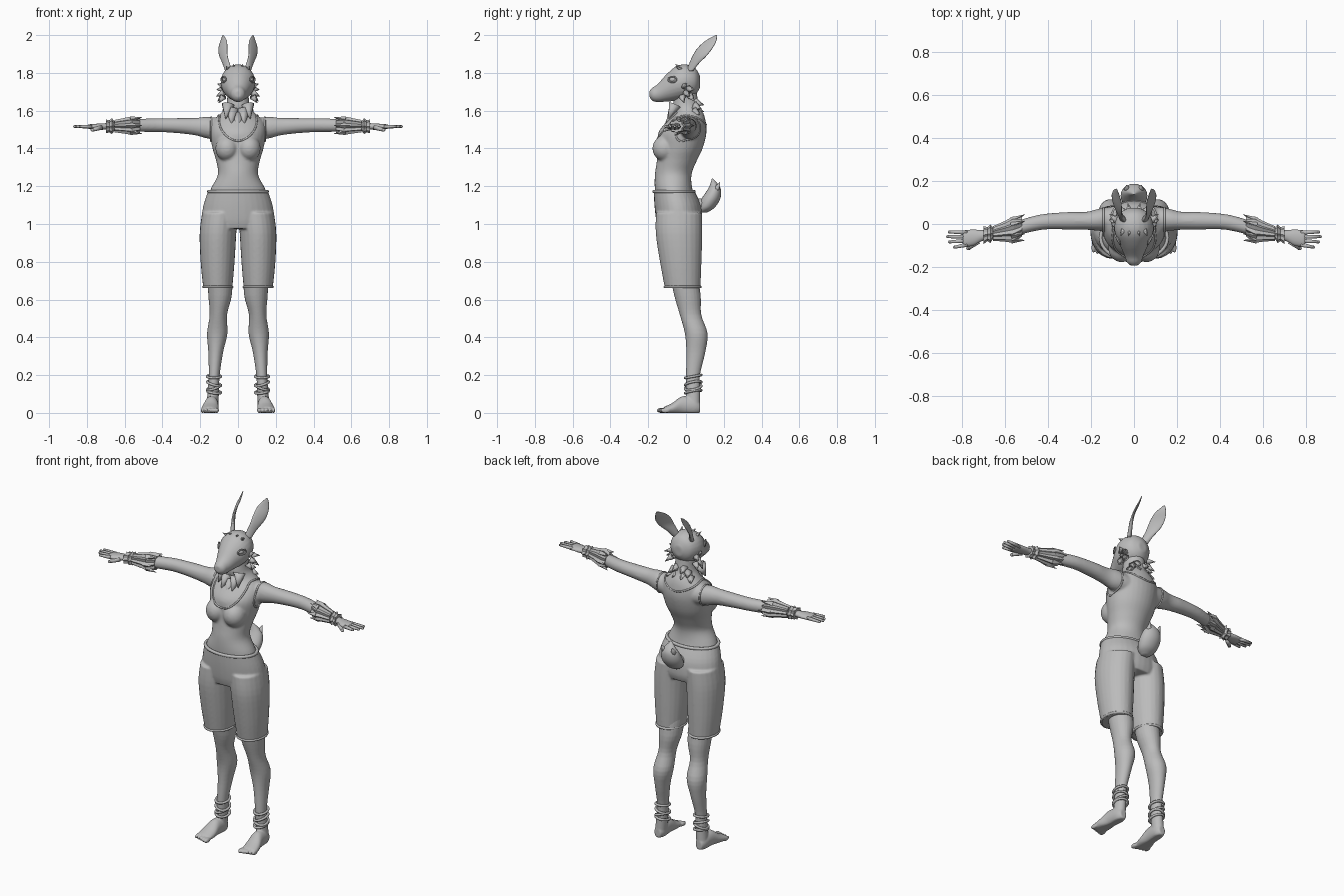
import bpy, bmesh
from math import sin, cos, pi
from mathutils import Vector, Matrix
from mathutils.bvhtree import BVHTree

cube = bpy.data.objects.get("Cube")
if cube:
    bpy.data.objects.remove(cube)

GREY = (0.5, 0.5, 0.5, 1)
mat = bpy.data.materials.new("plain grey")
mat.use_nodes = True
mat.diffuse_color = GREY
mat.node_tree.nodes["Principled BSDF"].inputs["Base Color"].default_value = GREY


def spline(rows, steps):
    """Catmull-Rom interpolation of section rows."""
    out = []
    for i in range(len(rows) - 1):
        quad = [rows[max(i - 1, 0)], rows[i], rows[i + 1], rows[min(i + 2, len(rows) - 1)]]
        for k in range(steps):
            t = k / steps
            out.append([b + 0.5 * t * (c - a + t * (2 * a - 5 * b + 4 * c - d + t * (3 * (b - c) + d - a)))
                        for a, b, c, d in zip(*quad)])
    return out + [rows[-1]]


def loft(bm, axis, rows, sides=24, steps=4, star=0.0, shear=0.0):
    """Rows are (position on axis, centre 1, centre 2, radius 1, radius 2)."""
    rings = []
    for p, c1, c2, r1, r2 in spline(rows, steps):
        ring = []
        for k in range(sides):
            a = 2 * pi * k / sides
            m = 1 - star * (k % 2)
            u = c1 + r1 * m * cos(a) + shear * r2 * sin(a)
            w = c2 + r2 * m * sin(a)
            ring.append(bm.verts.new({"x": (p, u, w), "y": (u, p, w), "z": (u, w, p)}[axis]))
        rings.append(ring)
    for lo, hi in zip(rings, rings[1:]):
        for k in range(sides):
            n = (k + 1) % sides
            bm.faces.new((lo[k], lo[n], hi[n], hi[k]))
    bm.faces.new(rings[0])
    bm.faces.new(rings[-1])


def ball(bm, centre, radii):
    bmesh.ops.create_icosphere(bm, subdivisions=3, radius=1,
                               matrix=Matrix.Translation(centre) @ Matrix.Diagonal((*radii, 1)))


def limb(bm, base, tip, r1, r2, sides=10):
    """Straight tapered piece from base to tip."""
    base, tip = Vector(base), Vector(tip)
    d = tip - base
    turn = d.to_track_quat("Z", "Y").to_matrix().to_4x4()
    bmesh.ops.create_cone(bm, cap_ends=True, segments=sides, radius1=r1, radius2=r2, depth=d.length,
                          matrix=Matrix.Translation((base + tip) / 2) @ turn)


def mirror(bm):
    """Copy everything so far to the other side."""
    new = bmesh.ops.duplicate(bm, geom=bm.verts[:] + bm.edges[:] + bm.faces[:])["geom"]
    for v in new:
        if isinstance(v, bmesh.types.BMVert):
            v.co.x *= -1


def finish(name, bm, voxel=0, relax=4, smooth=True):
    bmesh.ops.recalc_face_normals(bm, faces=bm.faces)
    mesh = bpy.data.meshes.new(name)
    for f in bm.faces:
        f.smooth = smooth
    bm.to_mesh(mesh)
    bm.free()
    mesh.materials.append(mat)
    ob = bpy.data.objects.new(name, mesh)
    bpy.context.collection.objects.link(ob)
    if voxel:
        merge = ob.modifiers.new("Merge", "REMESH")
        merge.mode, merge.voxel_size, merge.use_smooth_shade = "VOXEL", voxel, True
        soft = ob.modifiers.new("Soften", "SMOOTH")
        soft.factor, soft.iterations = 0.5, relax
    return ob


def cord(name, points, radius):
    curve = bpy.data.curves.new(name, "CURVE")
    curve.dimensions, curve.bevel_depth, curve.bevel_resolution = "3D", radius, 2
    line = curve.splines.new("POLY")
    line.points.add(len(points) - 1)
    for p, co in zip(line.points, points):
        p.co = (*co, 1)
    line.use_cyclic_u = True
    curve.materials.append(mat)
    bpy.context.collection.objects.link(bpy.data.objects.new(name, curve))


# Torso, neck and arms
bm = bmesh.new()
loft(bm, "x", [(.08, .025, 1.5, .06, .055), (.16, .02, 1.51, .052, .058), (.22, .015, 1.515, .042, .047),
               (.3, .015, 1.52, .041, .041), (.4, .012, 1.523, .037, .037), (.46, .003, 1.523, .036, .036),
               (.53, -.015, 1.522, .034, .034), (.6, -.03, 1.52, .029, .029), (.69, -.05, 1.517, .023, .02)])
ball(bm, (.058, -.112, 1.4), (.062, .066, .068))
mirror(bm)
loft(bm, "z", [(1.1, 0, -.045, .165, .11), (1.18, 0, -.065, .147, .1), (1.26, 0, -.068, .107, .097),
               (1.33, 0, -.05, .115, .105), (1.4, 0, -.03, .135, .118), (1.48, 0, -.02, .148, .128),
               (1.54, 0, .0, .138, .105), (1.585, 0, .015, .092, .078), (1.63, 0, .0, .062, .068),
               (1.72, 0, 0, .055, .055)], sides=32)
body = finish("body", bm, .007, 6)

# Hands with four fingers and a thumb
bm = bmesh.new()
loft(bm, "x", [(.68, -.049, 1.517, .022, .018), (.71, -.055, 1.516, .026, .017), (.745, -.063, 1.515, .037, .016),
               (.785, -.067, 1.515, .038, .013), (.795, -.068, 1.515, .034, .009)], sides=16)
for y, tip in ((-.04, (.858, -.037)), (-.059, (.866, -.059)), (-.078, (.857, -.083)), (-.096, (.835, -.108))):
    limb(bm, (.775, y, 1.515), (*tip, 1.516), .0105, .007)
    ball(bm, (*tip, 1.516), (.007, .007, .007))
limb(bm, (.725, -.08, 1.512), (.77, -.113, 1.498), .014, .009)
ball(bm, (.77, -.113, 1.498), (.01, .009, .009))
mirror(bm)
finish("hands", bm)

# Pleated wrist cuffs with a tied band
bm = bmesh.new()
loft(bm, "x", [(.52, -.012, 1.522, .045, .042), (.56, -.026, 1.521, .062, .052), (.6, -.034, 1.52, .048, .044),
               (.655, -.044, 1.518, .034, .034)], sides=20, steps=1, star=.22)
loft(bm, "x", [(.655, -.043, 1.518, .026, .026), (.668, -.045, 1.518, .044, .042), (.68, -.047, 1.517, .032, .032),
               (.7, -.052, 1.517, .042, .036)], sides=16, steps=1, star=.2)
for k in range(6):
    a = 2 * pi * k / 6
    limb(bm, (.57, -.03 + .045 * cos(a), 1.521 + .038 * sin(a)),
         (.508, -.016 + .06 * cos(a), 1.521 + .05 * sin(a)), .016, .001, 4)
mirror(bm)
finish("wrist_cuffs", bm, smooth=False)

# Legs, feet and toes
bm = bmesh.new()
loft(bm, "z", [(.75, .095, -.015, .068, .075), (.62, .095, .008, .062, .07), (.52, .104, .024, .046, .057),
               (.42, .11, .054, .054, .06), (.32, .118, .052, .039, .05), (.2, .126, .037, .029, .037),
               (.12, .13, .038, .03, .037), (.03, .137, .04, .032, .035)])
loft(bm, "y", [(.075, .137, .028, .02, .026), (.045, .137, .035, .033, .045), (-.02, .141, .04, .037, .048),
               (-.07, .147, .024, .045, .03), (-.115, .152, .014, .046, .018)])
for k in range(5):
    ball(bm, (.113 + .019 * k, -.13 + .005 * k, .013), (.0125 - .001 * k, .025, .014))
for v in bm.verts:
    v.co.z = max(v.co.z, 0)
mirror(bm)
finish("legs", bm, .0045, 3)

# Ankle wraps
for side, s in (("left", 1), ("right", -1)):
    for i, (z, tilt) in enumerate(((.193, .0), (.155, .25), (.135, -.3), (.112, .12))):
        pts = [(s * (.127 + .036 * cos(a)), .038 + .043 * sin(a), z + .04 * tilt * cos(a) + .008 * sin(a))
               for a in [2 * pi * k / 24 for k in range(24)]]
        cord(f"{side}_ankle_wrap_{i + 1}", pts, .007)

# Knee-length shorts
bm = bmesh.new()
loft(bm, "z", [(1.06, .095, -.037, .095, .122), (.95, .106, -.037, .097, .123), (.8, .108, -.028, .09, .11),
               (.66, .107, -.018, .077, .094)])
mirror(bm)
loft(bm, "z", [(1.178, 0, -.064, .157, .107), (1.1, 0, -.044, .183, .123), (1.02, 0, -.036, .192, .122),
               (.975, 0, -.036, .18, .11)], sides=32)
finish("shorts", bm, .006, 4)


def oval(cx, cy, z, rx, ry):
    return [(cx + rx * cos(2 * pi * k / 40), cy + ry * sin(2 * pi * k / 40), z) for k in range(40)]


cord("waistband", oval(0, -.064, 1.172, .155, .106), .009)
cord("left_hem", oval(.107, -.018, .667, .076, .094), .007)
cord("right_hem", oval(-.107, -.018, .667, .076, .094), .007)

# Tank top trims laid on the body surface
bpy.context.view_layer.update()
tree = BVHTree.FromObject(body, bpy.context.evaluated_depsgraph_get())


def lay(centre, directions, reach):
    pts = []
    for d, lift in directions:
        goal = Vector(centre) + Vector((0, 0, lift))
        hit = tree.ray_cast(goal + d * reach, -d)[0]
        if hit:
            pts.append(hit)
    return pts


turns = [2 * pi * k / 64 for k in range(64)]
neck = [(Vector((cos(a), sin(a), 0)), -.135 * max(-sin(a), 0) ** 2.5 - .05 * max(sin(a), 0) ** 2) for a in turns]
cord("neckline", lay((0, 0, 1.575), neck, .28), .005)
for side, s in (("left", 1), ("right", -1)):
    hole = [(Vector((0, cos(a), sin(a))), 0) for a in turns]
    cord(side + "_armhole", lay((s * .142, .015, 1.505), hole, .3), .005)

# Head with muzzle
bm = bmesh.new()
loft(bm, "y", [(.075, 0, 1.752, .025, .03), (.05, 0, 1.755, .068, .07), (0, 0, 1.753, .09, .092),
               (-.05, 0, 1.744, .087, .092), (-.1, 0, 1.722, .065, .074), (-.15, 0, 1.693, .043, .048),
               (-.178, 0, 1.687, .034, .035), (-.193, 0, 1.688, .016, .018)])
finish("head", bm, .006, 4)

# Eyes and lids
bm = bmesh.new()
ball(bm, (.068, -.068, 1.765), (.014, .02, .014))
mirror(bm)
finish("eyes", bm)
for side, s in (("left", 1), ("right", -1)):
    cord(side + "_eyelid", [(s * (.077 - .012 * cos(a)), -.072 - .022 * cos(a), 1.765 + .015 * sin(a))
                            for a in turns[::4]], .004)

# Ears
bm = bmesh.new()
loft(bm, "z", [(1.81, .05, .02, .016, .018), (1.85, .063, .043, .013, .026), (1.89, .077, .072, .01, .037),
               (1.93, .08, .1, .008, .04), (1.97, .076, .132, .006, .029), (2.0, .079, .16, .002, .004)],
     sides=16, shear=.55)
mirror(bm)
finish("ears", bm)

# Fur tufts on cheeks, brow and nape
bm = bmesh.new()
for y, z, dx, dy, dz in ((-.01, 1.73, .03, .015, .012), (.015, 1.715, .036, .03, -.004),
                         (.0, 1.695, .038, .02, -.02), (.02, 1.68, .03, .025, -.03), (-.02, 1.675, .025, .01, -.035)):
    limb(bm, (.078, y, z), (.078 + dx, y + dy, z + dz), .02, .001, 6)
for x in (.018, .045):
    limb(bm, (x, -.02, 1.825 - x * .3), (x * 1.4, -.055, 1.852 - x * .35), .016, .001, 6)
for x, z in ((.02, 1.645), (.045, 1.625), (.02, 1.61), (.06, 1.595)):
    limb(bm, (x, .045, z), (x * 1.4, .105 - x * .5, z - .015), .026, .001, 6)
mirror(bm)
finish("fur_tufts", bm)

# Chest fur
bm = bmesh.new()
for x, z in ((.0, 1.53), (-.035, 1.56), (.035, 1.56), (-.065, 1.59), (.065, 1.59)):
    limb(bm, (x * .8, -.06, z + .04), (x, -.125 + abs(x) * .5, z - .035), .035, .001, 8)
finish("chest_fur", bm)

# Upturned tail
bm = bmesh.new()
loft(bm, "z", [(1.06, 0, .09, .02, .02), (1.085, 0, .108, .05, .042), (1.13, 0, .13, .062, .05),
               (1.175, 0, .148, .054, .038), (1.205, 0, .15, .034, .024), (1.24, 0, .14, .003, .003)])
ball(bm, (0, .075, 1.1), (.04, .05, .035))
for x in (-.035, .035):
    limb(bm, (x * .8, .15, 1.165), (x, .18, 1.222), .026, .001, 8)
finish("tail", bm)
